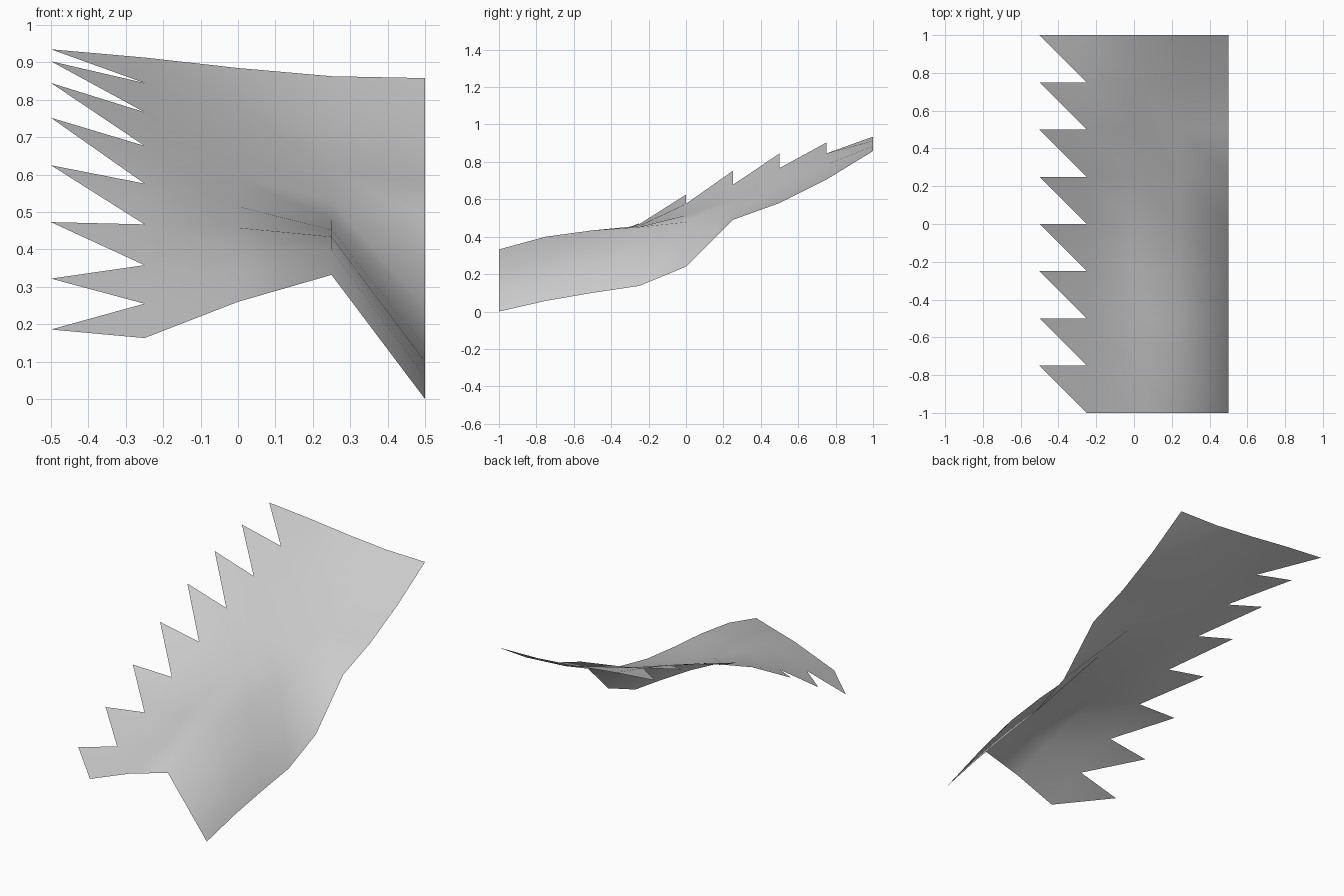
import bpy
import bmesh

if "Cube" in bpy.data.objects:
    bpy.data.objects.remove(bpy.data.objects["Cube"])

STEP = 0.25

# Lengthwise height profiles of the sheet, from front (y = -1) to back (y = 1)
PROFILES = [
    [None, 0.186, 0.322, 0.473, 0.625, 0.752, 0.845, 0.903, 0.935],   # tooth tips
    [0.163, 0.255, 0.358, 0.467, 0.576, 0.677, 0.767, 0.845, 0.913],  # tooth roots
    [0.260, 0.335, 0.400, 0.458, 0.515, 0.592, 0.685, 0.785, 0.885],
    [0.332, 0.400, 0.434, 0.452, 0.478, 0.530, 0.608, 0.722, 0.863],  # fold ridge
    [0.000, 0.057, 0.100, 0.137, 0.240, 0.490, 0.580, 0.705, 0.858],  # drooping edge
]

bm = bmesh.new()
grid = [[None if z is None else bm.verts.new((-0.5 + i * STEP, -1 + j * STEP, z))
         for j, z in enumerate(column)] for i, column in enumerate(PROFILES)]

for i in range(4):
    for j in range(8):
        front_left, front_right = grid[i][j], grid[i + 1][j]
        back_left, back_right = grid[i][j + 1], grid[i + 1][j + 1]
        # Upper half of each cell; on the left column this is a tooth
        bm.faces.new((back_left, front_right, back_right))
        # Lower half is cut away on the serrated edge
        if i > 0:
            bm.faces.new((back_left, front_left, front_right))

for face in bm.faces:
    face.smooth = True

mesh = bpy.data.meshes.new("serrated_sheet")
bm.to_mesh(mesh)
bm.free()

# Plain grey surface
grey = bpy.data.materials.new("light_grey")
grey.diffuse_color = (0.6, 0.6, 0.6, 1)
grey.use_nodes = True
grey.node_tree.nodes["Principled BSDF"].inputs["Base Color"].default_value = grey.diffuse_color
mesh.materials.append(grey)

sheet = bpy.data.objects.new("serrated_sheet", mesh)
bpy.context.collection.objects.link(sheet)
